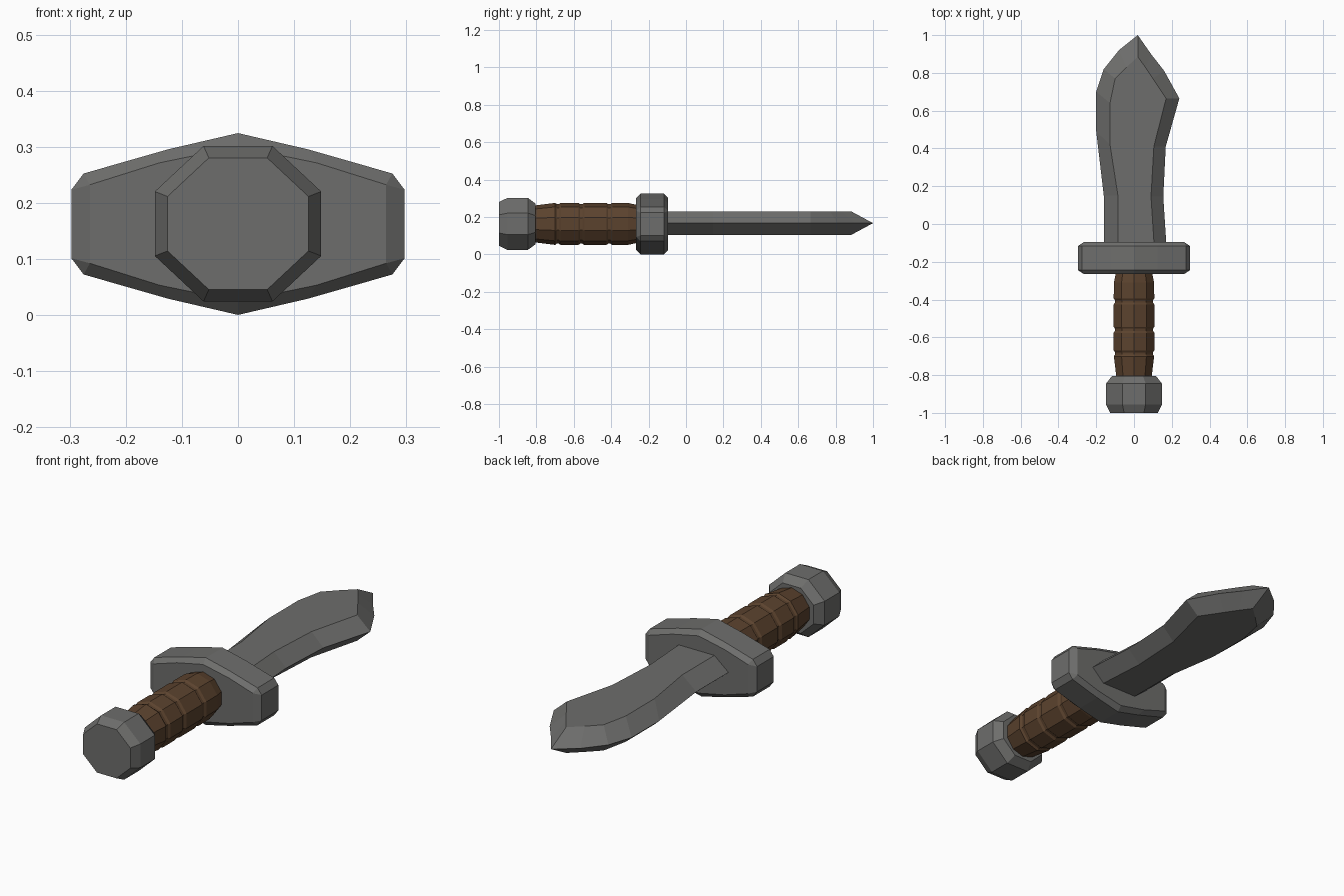
import bpy, bmesh
from math import sin, cos, pi

if "Cube" in bpy.data.objects:
    bpy.data.objects.remove(bpy.data.objects["Cube"])

MID = 0.163  # height of the long axis


def material(name, rgb):
    m = bpy.data.materials.new(name)
    m.use_nodes = True
    m.diffuse_color = (*rgb, 1)
    m.node_tree.nodes["Principled BSDF"].inputs["Base Color"].default_value = (*rgb, 1)
    return m


steel = material("grey steel", (0.155, 0.155, 0.15))
leather = material("brown leather", (0.105, 0.055, 0.027))


def loft(name, rings, mat):
    """Skin a list of equal-length point rings and cap both ends."""
    bm = bmesh.new()
    loops = [[bm.verts.new(p) for p in ring] for ring in rings]
    n = len(loops[0])
    for a, b in zip(loops, loops[1:]):
        for i in range(n):
            j = (i + 1) % n
            bm.faces.new((a[i], a[j], b[j], b[i]))
    bm.faces.new(loops[0])
    bm.faces.new(loops[-1])
    bmesh.ops.remove_doubles(bm, verts=bm.verts, dist=0.0005)
    bmesh.ops.recalc_face_normals(bm, faces=bm.faces)
    mesh = bpy.data.meshes.new(name)
    bm.to_mesh(mesh)
    bm.free()
    mesh.materials.append(mat)
    obj = bpy.data.objects.new(name, mesh)
    bpy.context.collection.objects.link(obj)
    return obj


def polygon(y, rx, rz, sides, turn):
    return [(rx * sin(2 * pi * (i + turn) / sides), y,
             MID + rz * cos(2 * pi * (i + turn) / sides)) for i in range(sides)]


# Pommel: octagon with flat sides and chamfered ends
loft("pommel", [polygon(y, r * 1.07, r, 8, 0.5) for y, r in
                [(-1, 0.127), (-0.955, 0.15), (-0.845, 0.15), (-0.805, 0.118)]], steel)

# Grip: ten-sided, tapering at the ends, with three wrapped grooves
profile = [(-0.82, 0.097), (-0.70, 0.112)]
for y in (-0.685, -0.56, -0.41):
    profile += [(y - 0.016, 0.113), (y - 0.006, 0.106), (y + 0.006, 0.106), (y + 0.016, 0.113)]
profile += [(-0.31, 0.112), (-0.25, 0.099)]
loft("grip", [polygon(y, r, r, 10, 0) for y, r in profile], leather)

# Guard: long diamond plate with a chamfered rim
rim = [(0, 0.162), (0.125, 0.133), (0.275, 0.090), (0.297, 0.061)]
face = [(0, 0.138), (0.14, 0.109), (0.264, 0.070), (0.264, 0.070)]


def mirrored(quarter, y):
    right = quarter + [(x, -z) for x, z in reversed(quarter)]
    left = [(-x, z) for x, z in reversed(right[1:-1])]
    return [(x, y, 0.1625 + z) for x, z in right + left]


loft("guard", [mirrored(face, -0.266), mirrored(rim, -0.244),
               mirrored(rim, -0.117), mirrored(face, -0.095)], steel)

# Blade: left edge, left ridge, right ridge, right edge at each station
stations = [
    ((-0.16, -0.12), (-0.085, -0.12), (0.107, -0.12), (0.172, -0.12)),
    ((-0.16, 0.15), (-0.085, 0.15), (0.09, 0.145), (0.155, 0.145)),
    ((-0.20, 0.49), (-0.127, 0.42), (0.105, 0.41), (0.168, 0.41)),
    ((-0.20, 0.70), (-0.127, 0.64), (0.17, 0.665), (0.24, 0.665)),
    ((-0.16, 0.82), (-0.10, 0.77), (0.10, 0.77), (0.16, 0.81)),
    ((-0.08, 0.92), (-0.04, 0.83), (0.06, 0.83), (0.09, 0.90)),
    ((0.02, 1.0), (0.02, 0.885), (0.02, 0.885), (0.02, 1.0)),
]
rings = []
for el, rl, rr, er in stations:
    rings.append([(*el, 0.167), (*rl, 0.229), (*rr, 0.229),
                  (*er, 0.167), (*rr, 0.105), (*rl, 0.105)])
loft("blade", rings, steel)
